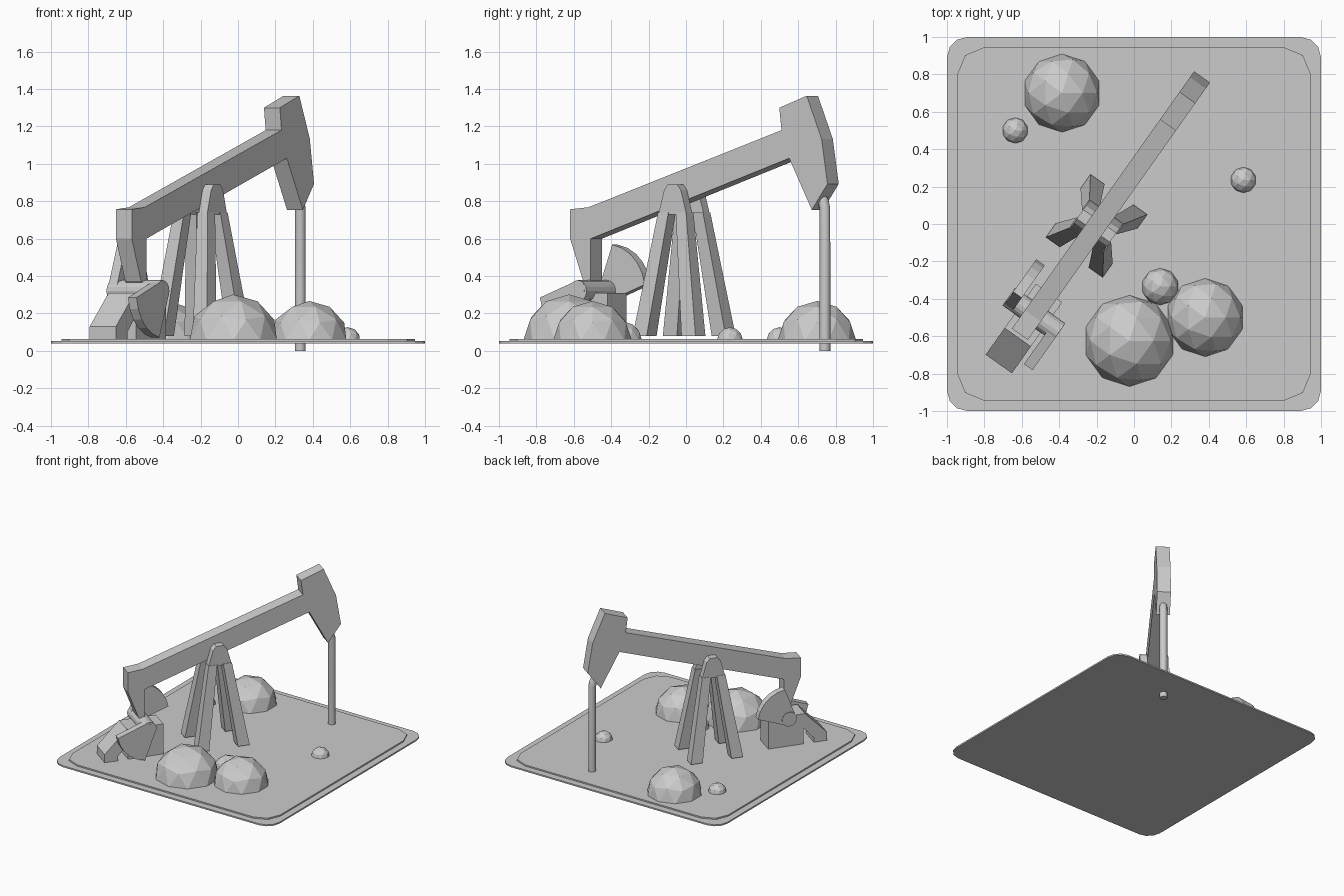
import bpy, bmesh, math
from mathutils import Matrix, Vector

if "Cube" in bpy.data.objects:
    bpy.data.objects.remove(bpy.data.objects["Cube"])

# Local pump frame: x runs along the beam toward the head, y across it
PUMP = Matrix.Translation((-0.2, -0.01, 0)) @ Matrix.Rotation(math.radians(54.7), 4, 'Z')


def finish(name, bm, matrix=Matrix()):
    bmesh.ops.recalc_face_normals(bm, faces=bm.faces[:])
    me = bpy.data.meshes.new(name)
    bm.to_mesh(me)
    bm.free()
    ob = bpy.data.objects.new(name, me)
    ob.matrix_world = matrix
    bpy.context.collection.objects.link(ob)
    return ob


def loft(name, rings, matrix=PUMP):
    """Solid joining two matching outlines."""
    bm = bmesh.new()
    a, b = [[bm.verts.new(p) for p in ring] for ring in rings]
    bm.faces.new(a)
    bm.faces.new(b)
    for i in range(len(a)):
        j = (i + 1) % len(a)
        bm.faces.new((a[i], a[j], b[j], b[i]))
    return finish(name, bm, matrix)


def side_prism(name, pts, y0, y1):
    return loft(name, [[(x, y, z) for x, z in pts] for y in (y0, y1)])


def cross_cylinder(name, x, z, r, half, sides=16):
    pts = [(x + r * math.cos(2 * math.pi * i / sides), z + r * math.sin(2 * math.pi * i / sides))
           for i in range(sides)]
    return side_prism(name, pts, -half, half)


# Two-tier ground plate with rounded corners
def plate(name, half, r, segs, z0, z1):
    pts = []
    for q, (sx, sy) in enumerate(((1, 1), (-1, 1), (-1, -1), (1, -1))):
        for i in range(segs + 1):
            a = math.pi / 2 * (q + i / segs)
            pts.append((sx * (half - r) + r * math.cos(a), sy * (half - r) + r * math.sin(a)))
    loft(name, [[(x, y, z) for x, y in pts] for z in (z0, z1)], Matrix())


plate("ground_plate_lower", 1.0, 0.11, 3, 0.04, 0.052)
plate("ground_plate_upper", 0.945, 0.145, 2, 0.05, 0.063)

# Walking beam with head and tail arm
side_prism("walking_beam", [
    (-0.71, 0.757), (-0.59, 0.768), (0.675, 1.18), (0.66, 1.30), (0.84, 1.364),
    (0.937, 1.134), (0.976, 0.893), (0.873, 0.754), (0.725, 1.03), (-0.575, 0.60),
    (-0.575, 0.33), (-0.625, 0.375), (-0.71, 0.60)], -0.052, 0.052)

# Tower: four leaning legs and a peaked cap on each side
SQUARE = ((-1, -1), (1, -1), (1, 1), (-1, 1))
for n, (sx, sy) in enumerate(SQUARE):
    rings = []
    for cx, cy, h, z in ((0.16, 0.14, 0.046, 0.08), (0.058, 0.078, 0.034, 0.74)):
        rings.append([(sx * cx + h * i, sy * cy + h * j, z) for i, j in SQUARE])
    loft(f"tower_leg_{n + 1}", rings)
for side in (-1, 1):
    side_prism(f"tower_cap_{'left' if side > 0 else 'right'}", [
        (-0.092, 0.73), (-0.055, 0.86), (-0.03, 0.89), (0.03, 0.89), (0.055, 0.86),
        (0.092, 0.73)], side * 0.052, side * 0.108)
cross_cylinder("beam_pivot", 0, 0.85, 0.03, 0.10, 10)

# Gearbox with sloped rear strut
side_prism("gearbox", [
    (-0.905, 0.06), (-0.905, 0.13), (-0.73, 0.31), (-0.44, 0.31), (-0.44, 0.06),
    (-0.72, 0.06), (-0.72, 0.19), (-0.80, 0.10), (-0.80, 0.06)], -0.086, 0.086)

# Crank shaft and fan-shaped counterweights, set half a turn apart
PX, PZ = -0.58, 0.32
cross_cylinder("crank_shaft", PX, PZ, 0.058, 0.165)
for name, turn, y in (("left", 45, 0.132), ("right", 225, -0.138)):
    angles = [(-37 + 74 * i / 5, 0.25) for i in range(6)] + [(100, 0.056), (180, 0.056), (260, 0.056)]
    side_prism(f"counterweight_{name}", [
        (PX + r * math.cos(math.radians(turn + a)), PZ + r * math.sin(math.radians(turn + a)))
        for a, r in angles], y - 0.028, y + 0.028)

# Well pipe, bending in toward the head at the top
cu = bpy.data.curves.new("well_pipe", 'CURVE')
cu.dimensions = '3D'
cu.bevel_depth = 0.029
cu.bevel_resolution = 4
cu.use_fill_caps = True
path = [(0.922, 0), (0.922, 0.76), (0.912, 0.80), (0.875, 0.85)]
sp = cu.splines.new('POLY')
sp.points.add(len(path) - 1)
for p, (x, z) in zip(sp.points, path):
    p.co = (x, 0, z, 1)
pipe = bpy.data.objects.new("well_pipe", cu)
pipe.matrix_world = PUMP
bpy.context.collection.objects.link(pipe)

# Bushes: faceted half balls resting on the plate
for n, (x, y, r) in enumerate(((-0.385, 0.70, 0.21), (-0.635, 0.50, 0.07), (0.585, 0.235, 0.07),
                               (-0.025, -0.625, 0.245), (0.38, -0.50, 0.21), (0.14, -0.335, 0.10))):
    bm = bmesh.new()
    bmesh.ops.create_icosphere(bm, subdivisions=2, radius=r)
    bmesh.ops.bisect_plane(bm, geom=bm.verts[:] + bm.edges[:] + bm.faces[:], plane_co=(0, 0, 0),
                           plane_no=(0, 0, -1), clear_outer=True)
    finish(f"bush_{n + 1}", bm, Matrix.Translation((x, y, 0.057)))
